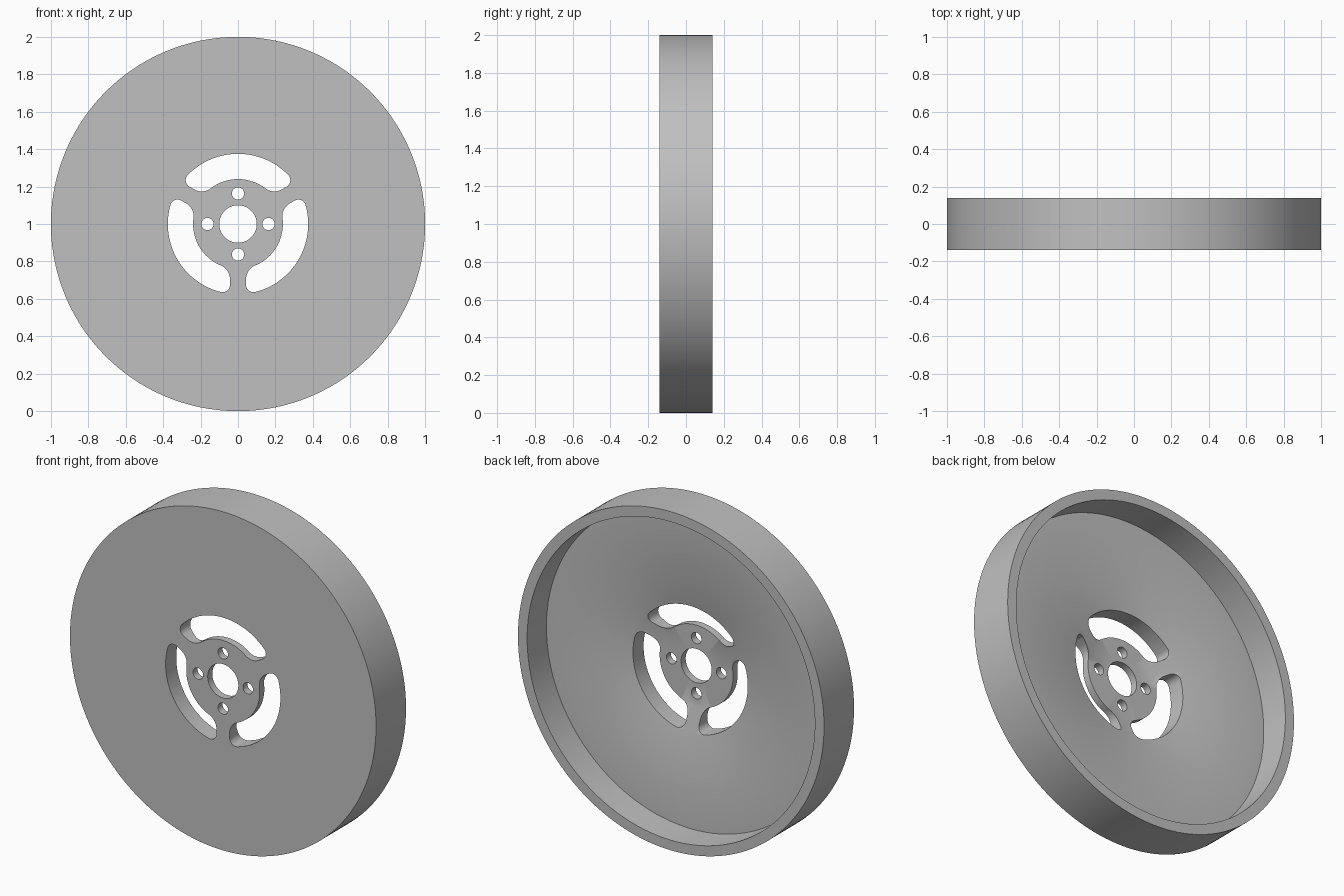
import bpy, bmesh
from math import sin, cos, pi, atan2, sqrt, radians

cube = bpy.data.objects.get("Cube")
if cube:
    bpy.data.objects.remove(cube)

FRONT, BACK, CENTRE = -0.14, 0.14, 1.0
HUB_R, SLOT_R, SPOKE_HALF = 0.24, 0.375, 0.043
NECK_FILLET, TIP_FILLET = 0.08, 0.04

grey = bpy.data.materials.new("plain grey")
grey.use_nodes = True
colour = (0.53, 0.53, 0.53, 1)
grey.diffuse_color = colour
grey.node_tree.nodes["Principled BSDF"].inputs["Base Color"].default_value = colour


def finish(name, bm):
    bmesh.ops.recalc_face_normals(bm, faces=bm.faces)
    mesh = bpy.data.meshes.new(name)
    bm.to_mesh(mesh)
    bm.free()
    mesh.materials.append(grey)
    obj = bpy.data.objects.new(name, mesh)
    bpy.context.collection.objects.link(obj)
    return obj


def lathe(name, profile, steps=160):
    """Sweep a closed (radius, y) outline round the wheel axle."""
    bm = bmesh.new()
    rings = []
    for i in range(steps):
        a = 2 * pi * i / steps
        rings.append([bm.verts.new((r * cos(a), y, CENTRE + r * sin(a))) for r, y in profile])
    n = len(profile)
    for i in range(steps):
        p, q = rings[i], rings[(i + 1) % steps]
        for j in range(n):
            k = (j + 1) % n
            bm.faces.new((p[j], p[k], q[k], q[j]))
    return finish(name, bm)


def prism(bm, outline):
    """Extrude an (x, z) outline right through the wheel."""
    ends = [[bm.verts.new((x, y, CENTRE + z)) for x, z in outline] for y in (-0.3, 0.3)]
    bm.faces.new(ends[0])
    bm.faces.new(ends[1][::-1])
    n = len(outline)
    for i in range(n):
        j = (i + 1) % n
        bm.faces.new((ends[0][i], ends[0][j], ends[1][j], ends[1][i]))


def arc(cx, cz, r, a0, a1, steps):
    return [(cx + r * cos(a0 + (a1 - a0) * i / steps), cz + r * sin(a0 + (a1 - a0) * i / steps))
            for i in range(steps + 1)]


def half_slot():
    """Slot edge beside a spoke lying along +x, from hub side to outer side."""
    v = SPOKE_HALF + NECK_FILLET
    u = sqrt((HUB_R + NECK_FILLET) ** 2 - v * v)
    a = atan2(v, u)
    pts = arc(0, 0, HUB_R, pi / 3, a, 16)
    pts += arc(u, v, NECK_FILLET, a + pi, 1.5 * pi, 12)[1:]
    v = SPOKE_HALF + TIP_FILLET
    u = sqrt((SLOT_R - TIP_FILLET) ** 2 - v * v)
    a = atan2(v, u)
    pts += arc(u, v, TIP_FILLET, -pi / 2, a, 12)
    return pts + arc(0, 0, SLOT_R, a, pi / 3, 16)[1:]


def turn(pts, a):
    return [(x * cos(a) - z * sin(a), x * sin(a) + z * cos(a)) for x, z in pts]


# Wheel body: outer rim, thin web, conical spoke ring and thinner hub
wheel = lathe("wheel", [(0.1, FRONT), (1, FRONT), (1, BACK), (0.94, BACK), (0.94, -0.04),
                        (SLOT_R + 0.001, -0.04), (HUB_R, -0.097), (0.1, -0.097)])

# Cutter: three curved slots and four bolt holes
bm = bmesh.new()
edge = turn(half_slot(), -pi / 3)
slot = edge + [(x, -z) for x, z in edge[-2:0:-1]]
for i in range(3):
    prism(bm, turn(slot, radians(90 + 120 * i)))
for i in range(4):
    a = i * pi / 2
    prism(bm, arc(0.163 * cos(a), 0.163 * sin(a), 0.033, 0, 2 * pi, 32)[:-1])
cutter = finish("opening_cutter", bm)
cutter.hide_render = True

cut = wheel.modifiers.new("openings", "BOOLEAN")
cut.operation = "DIFFERENCE"
cut.solver = "EXACT"
cut.object = cutter
bpy.context.view_layer.objects.active = wheel
wheel.select_set(True)
bpy.ops.object.modifier_apply(modifier=cut.name)
bpy.data.objects.remove(cutter)

bpy.ops.object.shade_smooth_by_angle(angle=radians(25))
